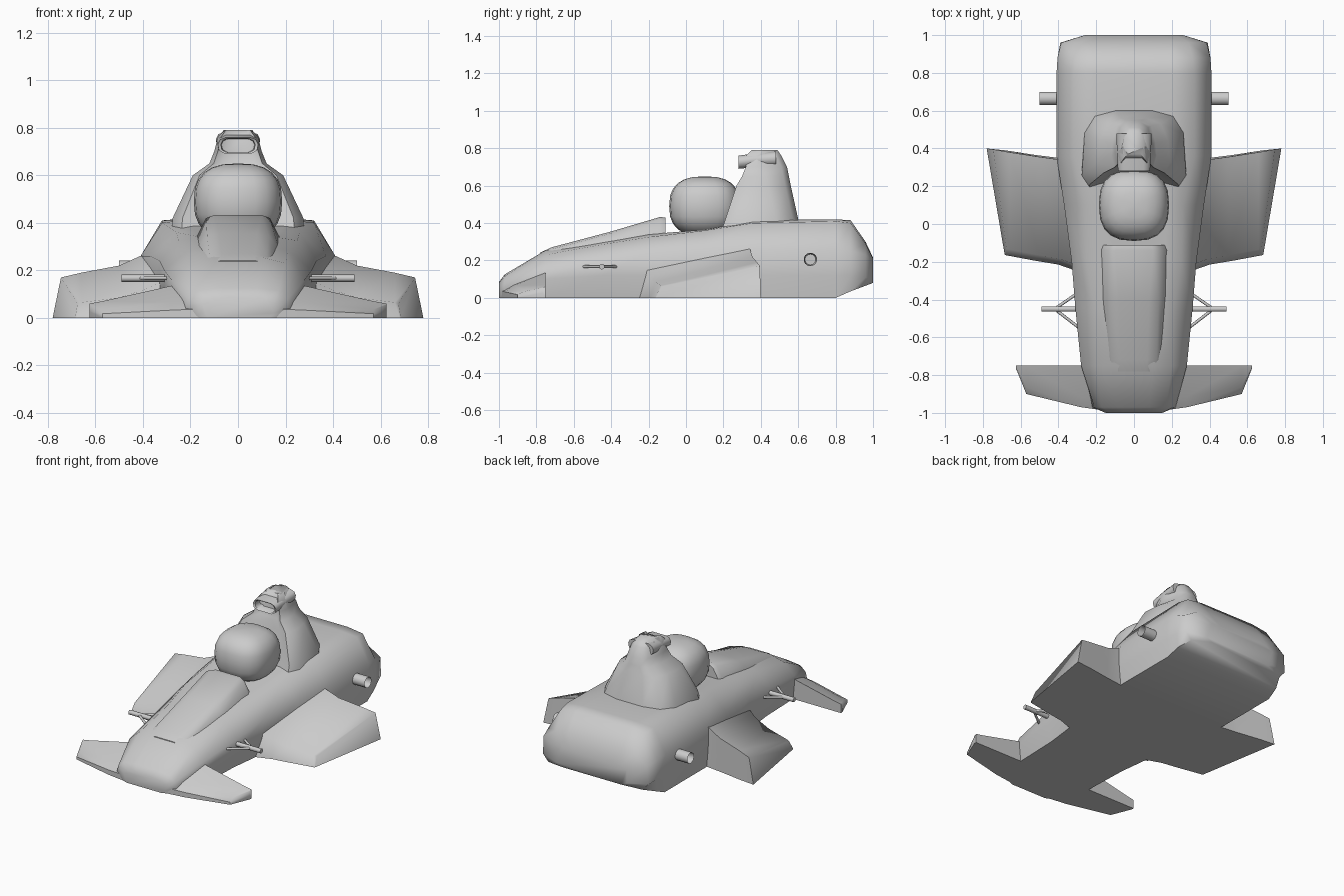
import bpy, bmesh, math
from mathutils import Vector

cube = bpy.data.objects.get("Cube")
if cube:
    bpy.data.objects.remove(cube)

grey = bpy.data.materials.new("plain grey")
grey.use_nodes = True
grey.diffuse_color = (0.6, 0.6, 0.6, 1)
grey.node_tree.nodes["Principled BSDF"].inputs["Base Color"].default_value = (0.6, 0.6, 0.6, 1)


def finish(name, bm, angle=50):
    bmesh.ops.recalc_face_normals(bm, faces=bm.faces)
    mesh = bpy.data.meshes.new(name)
    bm.to_mesh(mesh)
    bm.free()
    obj = bpy.data.objects.new(name, mesh)
    bpy.context.collection.objects.link(obj)
    mesh.materials.append(grey)
    bpy.ops.object.select_all(action='DESELECT')
    obj.select_set(True)
    bpy.context.view_layer.objects.active = obj
    bpy.ops.object.shade_smooth_by_angle(angle=math.radians(angle))
    return obj


def loft(name, rings, angle=50):
    """Skin a list of closed rings and cap both ends."""
    bm = bmesh.new()
    loops = [[bm.verts.new(p) for p in ring] for ring in rings]
    n = len(rings[0])
    for a, b in zip(loops, loops[1:]):
        for i in range(n):
            j = (i + 1) % n
            bm.faces.new((a[i], a[j], b[j], b[i]))
    bm.faces.new(loops[0])
    bm.faces.new(loops[-1])
    return finish(name, bm, angle)


def ring_y(y, half):
    """Symmetric cross-section at y from its +x half, bottom to top."""
    return [(x, y, z) for x, z in half] + [(-x, y, z) for x, z in reversed(half)]


def tube(name, a, b, radius, sides=10, hollow=False):
    a, b = Vector(a), Vector(b)
    bm = bmesh.new()
    bmesh.ops.create_cone(bm, cap_ends=True, segments=sides, radius1=radius,
                          radius2=radius, depth=(b - a).length)
    if hollow:
        end = max(bm.faces, key=lambda f: f.calc_center_median().z)
        bmesh.ops.inset_individual(bm, faces=[end], thickness=radius * 0.2)
        bmesh.ops.translate(bm, verts=end.verts, vec=(0, 0, -0.07))
    turn = (b - a).to_track_quat('Z', 'Y').to_matrix()
    bmesh.ops.rotate(bm, verts=bm.verts, matrix=turn)
    bmesh.ops.translate(bm, verts=bm.verts, vec=(a + b) / 2)
    return finish(name, bm)


# Main body: y, then half-section of bottom, lower side, upper side, shoulder, top
body = [
    (-1.0, [(.13, 0), (.15, .02), (.15, .06), (.12, .08), (.05, .085)]),
    (-.97, [(.2, 0), (.22, .04), (.21, .08), (.17, .115), (.08, .125)]),
    (-.75, [(.27, 0), (.28, .1), (.28, .16), (.2, .23), (.1, .255)]),
    (-.45, [(.28, 0), (.31, .12), (.31, .2), (.21, .285), (.13, .3)]),
    (-.2, [(.31, 0), (.33, .12), (.33, .24), (.25, .325), (.16, .34)]),
    (.1, [(.35, 0), (.37, .12), (.37, .26), (.26, .36), (.18, .365)]),
    (.36, [(.4, 0), (.41, .12), (.41, .26), (.32, .4), (.2, .415)]),
    (.8, [(.4, 0), (.41, .12), (.41, .26), (.32, .41), (.2, .42)]),
    (.88, [(.39, .035), (.405, .12), (.405, .25), (.31, .4), (.2, .415)]),
    (.96, [(.35, .065), (.39, .11), (.385, .23), (.29, .29), (.2, .3)]),
    (1.0, [(.22, .08), (.26, .1), (.26, .19), (.22, .21), (.15, .215)]),
]
loft("body", [ring_y(y, half) for y, half in body], 60)

# Raised ridge leading up to the cockpit
ridge = [
    (-.78, [(.13, .15), (.13, .2), (.11, .23), (.07, .242)]),
    (-.72, [(.15, .2), (.15, .235), (.12, .26), (.07, .27)]),
    (-.4, [(.18, .25), (.17, .295), (.13, .345), (.08, .355)]),
    (-.14, [(.2, .3), (.17, .35), (.135, .42), (.1, .432)]),
    (-.11, [(.19, .3), (.16, .35), (.125, .41), (.09, .43)]),
]
loft("cockpit_ridge", [ring_y(y, half) for y, half in ridge])

# Rider helmet: a sphere with squared-off sides
bm = bmesh.new()
bmesh.ops.create_uvsphere(bm, u_segments=20, v_segments=12, radius=1)
for v in bm.verts:
    x, y, z = (math.copysign(abs(c) ** 0.78, c) for c in v.co)
    v.co = (x * .186, .1 + y * .19, .49 + z * .16)
finish("helmet", bm, 60)

# Engine cover: height, half width, front y, back y
cover = [(.33, .28, .18, .62), (.42, .275, .21, .6), (.6, .19, .27, .56),
         (.65, .12, .3, .55), (.7, .1, .32, .54), (.76, .085, .32, .51), (.79, .06, .35, .49)]
rings = []
for z, w, f, b in cover:
    half = [(w * .55, f + .02), (w * .85, f), (w, f + .06), (w * .95, b - .12),
            (w * .75, b - .03), (w * .35, b)]
    rings.append([(x, y, z) for x, y in half] + [(-x, y, z) for x, y in reversed(half)])
loft("engine_cover", rings, 60)

# Air intake with a recessed mouth
scoop = [(.055, .69), (.08, .705), (.085, .73), (.075, .75), (.05, .76)]


def scoop_ring(y, scale, lift=0):
    return ring_y(y, [(x * scale, .725 + (z - .725) * scale + lift) for x, z in scoop])


loft("air_intake", [scoop_ring(.35, .8), scoop_ring(.285, .85), scoop_ring(.28, 1),
                    scoop_ring(.36, 1.05, .01), scoop_ring(.48, 1.1, .02)])

for side, s in (("left", 1), ("right", -1)):
    # Front wing: x, leading y, trailing y, leading height, trailing height
    wing = [(.1, -.995, -.75, .08, .15), (.28, -.97, -.75, .065, .135),
            (.57, -.9, -.75, .035, .07), (.625, -.765, -.75, .055, .06)]
    loft(side + "_front_wing", [[(s * x, f, 0), (s * x, f, h * .5), (s * x, f + (b - f) * .25, h),
                                 (s * x, b, t), (s * x, b, 0)] for x, f, b, h, t in wing])

    # Side pod: bottom x, top x, front y, rear y, front height, rear height
    pod = [(.3, .3, -.25, .35, .16, .34), (.4, .39, -.215, .35, .12, .27),
           (.52, .5, -.195, .365, .085, .22), (.68, .66, -.165, .39, .065, .19)]
    rings = [[(s * xb, f, 0), (s * xt, f + .03, h), (s * xt, r - .01, t), (s * xb, r, 0)]
             for xb, xt, f, r, h, t in pod]
    rings.append([(s * .685, -.16, 0), (s * .675, -.13, .06),
                  (s * .745, .395, .17), (s * .78, .4, 0)])
    loft(side + "_side_pod", rings, 60)

    # Front stub axle with two braces
    tube(side + "_front_axle", (s * .28, -.45, .167), (s * .49, -.45, .167), .015)
    for y in (-.36, -.55):
        tube(side + "_axle_brace", (s * .29, y, .167), (s * .42, -.45, .167), .008, 8)

    # Hollow rear axle
    tube(side + "_rear_axle", (s * .38, .665, .205), (s * .5, .665, .205), .036, 14, True)
